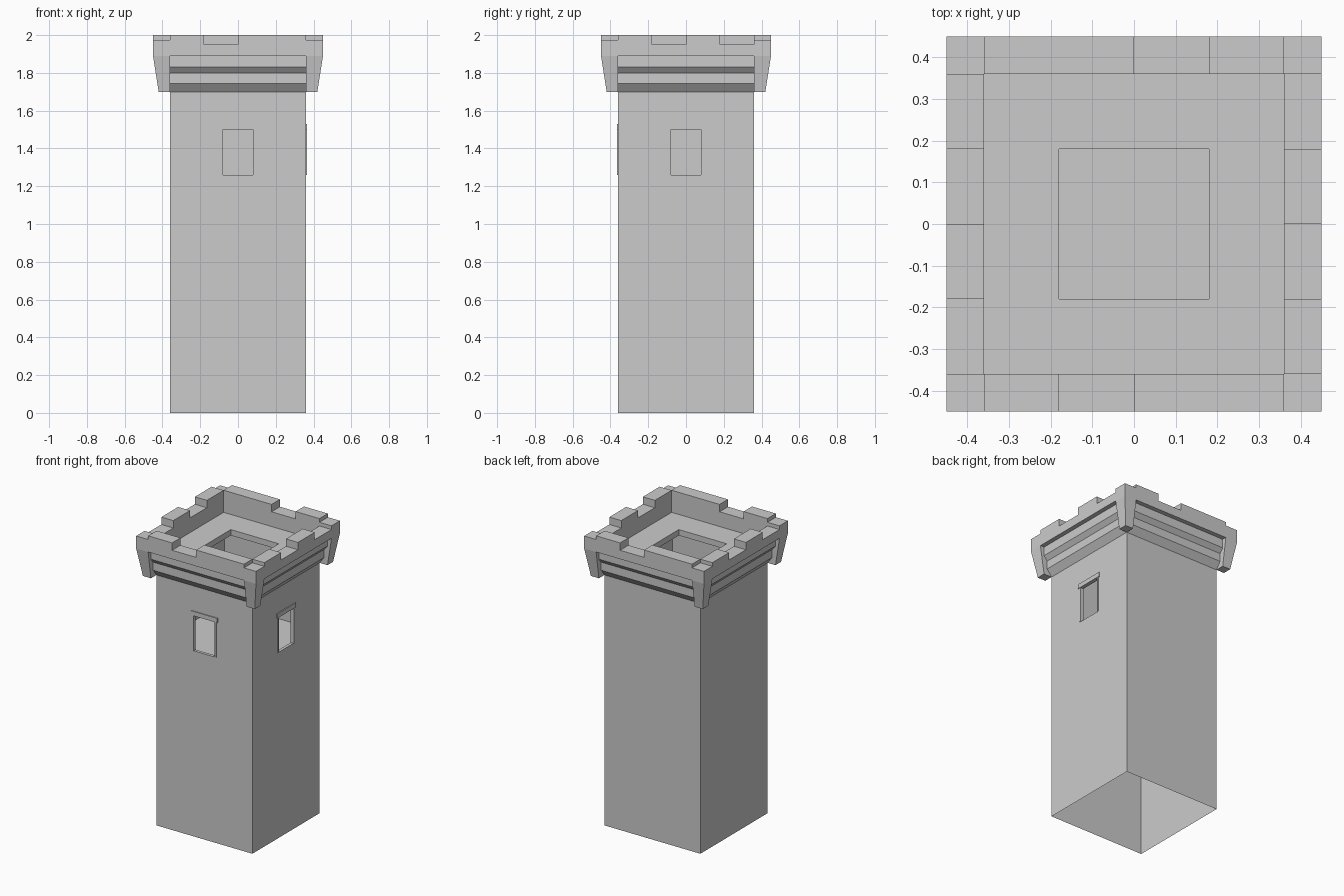
import bpy, bmesh
from math import pi
from mathutils import Matrix

if "Cube" in bpy.data.objects:
    bpy.data.objects.remove(bpy.data.objects["Cube"])


def finish(name, bm, turn=0):
    bmesh.ops.recalc_face_normals(bm, faces=bm.faces)
    bm.transform(Matrix.Rotation(turn * pi / 2, 4, 'Z'))
    me = bpy.data.meshes.new(name)
    bm.to_mesh(me)
    bm.free()
    ob = bpy.data.objects.new(name, me)
    bpy.context.collection.objects.link(ob)
    return ob


def prism(name, pts, vec, turn=0):
    """Extrude a planar 3D outline along vec; turn = quarter turns about z."""
    bm = bmesh.new()
    face = bm.faces.new([bm.verts.new(p) for p in pts])
    ext = bmesh.ops.extrude_face_region(bm, geom=[face], use_keep_orig=True)
    bmesh.ops.translate(bm, vec=vec, verts=[v for v in ext['geom'] if isinstance(v, bmesh.types.BMVert)])
    return finish(name, bm, turn)


def box(name, x0, x1, y0, y1, z0, z1, turn=0):
    return prism(name, [(x0, y0, z0), (x1, y0, z0), (x1, y1, z0), (x0, y1, z0)], (0, 0, z1 - z0), turn)


def cut(target, cutters):
    for c in cutters:
        c.hide_render = True
        mod = target.modifiers.new("cut", 'BOOLEAN')
        mod.operation = 'DIFFERENCE'
        mod.solver = 'EXACT'
        mod.object = c
    dg = bpy.context.evaluated_depsgraph_get()
    me = bpy.data.meshes.new_from_object(target.evaluated_get(dg))
    target.modifiers.clear()
    target.data = me
    for c in cutters:
        bpy.data.objects.remove(c)


# Shaft with an upper room, two windows and an open bottom
shaft = box("shaft", -.36, .36, -.36, .36, 0, 1.81)
cut(shaft, [box("room_cutter", -.34, .34, -.34, .34, 1.25, 1.95)]
    + [box("window_cutter", -.08, .08, -.45, -.3, 1.26, 1.5, t) for t in (0, 1)])
bm = bmesh.new()
bm.from_mesh(shaft.data)
bottom = [f for f in bm.faces if all(v.co.z < .001 for v in f.verts)]
bmesh.ops.delete(bm, geom=bottom, context='FACES_ONLY')
bm.to_mesh(shaft.data)
bm.free()

# Roof deck with square hatch
deck = box("roof_deck", -.36, .36, -.36, .36, 1.81, 1.85)
cut(deck, [box("hatch_cutter", -.18, .18, -.18, .18, 1.7, 1.95)])

# Window trim on the front and right
for t in (0, 1):
    box("window_lintel", -.1, .1, -.366, -.355, 1.5, 1.53, t)
    for s in (-1, 1):
        a, b = sorted((s * .08, s * .09))
        box("window_jamb", a, b, -.364, -.355, 1.26, 1.5, t)

# Battlement outlines (x, z): one notch on front/back, two on the sides
one_notch = [(-.36, 1.89), (.36, 1.89), (.36, 2), (0, 2), (0, 1.95), (-.18, 1.95), (-.18, 2), (-.36, 2)]
two_notch = [(-.36, 1.89), (.36, 1.89), (.36, 1.95), (.18, 1.95), (.18, 2), (0, 2), (0, 1.95),
             (-.18, 1.95), (-.18, 2), (-.36, 2)]
cornice = [(.36, 1.70), (.395, 1.745), (.395, 1.80), (.42, 1.83), (.42, 1.89), (.36, 1.89)]

for t in range(4):
    # Parapet wall and stepped cornice below it
    outline = two_notch if t % 2 else one_notch
    prism("parapet_wall", [(x, -.45, z) for x, z in outline], (0, .09, 0), t)
    prism("cornice", [(-.36, -y, z) for y, z in cornice], (.72, 0, 0), t)

    # Corner post tapering to a bracket
    bm = bmesh.new()
    rings = []
    for r, z in ((.42, 1.70), (.45, 1.89), (.45, 1.975)):
        rings.append([bm.verts.new((x, y, z)) for x, y in ((.36, -.36), (.36, -r), (r, -r), (r, -.36))])
    for lo, hi in zip(rings, rings[1:]):
        for i in range(4):
            j = (i + 1) % 4
            bm.faces.new((lo[i], lo[j], hi[j], hi[i]))
    bm.faces.new(rings[0])
    bm.faces.new(rings[-1])
    finish("corner_post", bm, t)
